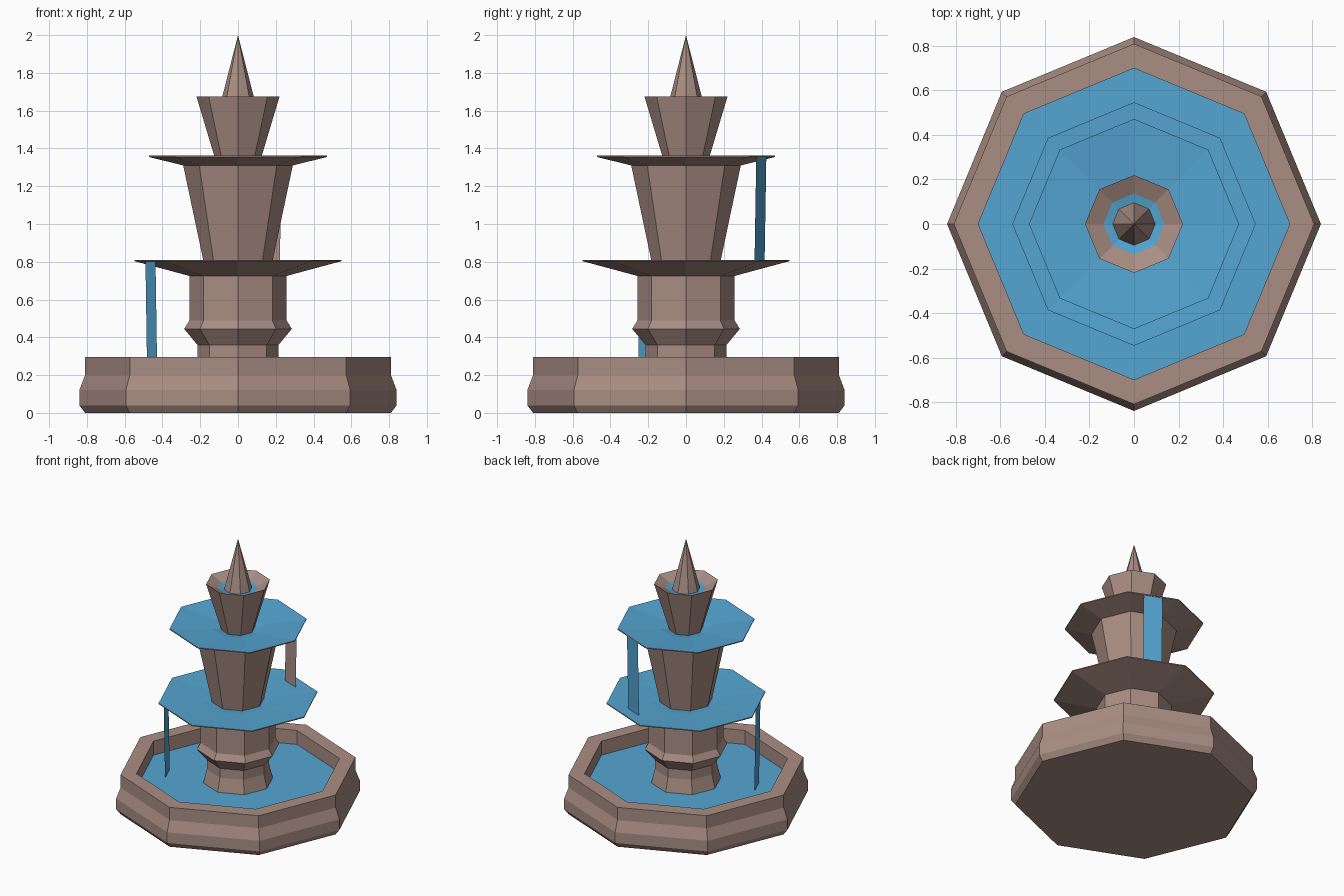
import bpy, bmesh
from math import sin, cos, pi
from mathutils import Vector

if "Cube" in bpy.data.objects:
    bpy.data.objects.remove(bpy.data.objects["Cube"])


def material(name, rgb):
    m = bpy.data.materials.new(name)
    m.diffuse_color = (*rgb, 1)
    m.use_nodes = True
    m.node_tree.nodes["Principled BSDF"].inputs["Base Color"].default_value = m.diffuse_color
    return m


STONE = material("stone", (0.40, 0.27, 0.23))
WATER = material("water", (0.09, 0.38, 0.65))
SIDES = 8


def finish(name, bm, mats):
    mesh = bpy.data.meshes.new(name)
    bm.to_mesh(mesh)
    bm.free()
    for m in mats:
        mesh.materials.append(m)
    ob = bpy.data.objects.new(name, mesh)
    bpy.context.collection.objects.link(ob)
    return ob


def lathe(name, profile, mat):
    """Eight-sided turned surface; profile runs so that normals face outward."""
    bm = bmesh.new()
    rings = []
    for r, z in profile:
        if r == 0:
            rings.append([bm.verts.new((0, 0, z))] * SIDES)
        else:
            rings.append([bm.verts.new((r * cos(2 * pi * i / SIDES), r * sin(2 * pi * i / SIDES), z))
                          for i in range(SIDES)])
    for a, b in zip(rings, rings[1:]):
        for i in range(SIDES):
            j = (i + 1) % SIDES
            bm.faces.new(list(dict.fromkeys((a[i], a[j], b[j], b[i]))))
    return finish(name, bm, [mat])


def water_sheet(name, angle, apothem, half, z0, z1, back):
    """Thin falling sheet parallel to a dish edge, with its own back face."""
    n = Vector((cos(angle), sin(angle), 0))
    t = Vector((-n.y, n.x, 0))
    bm = bmesh.new()
    for side, off in ((1, 0.0), (-1, -0.003)):
        vs = [bm.verts.new(n * (apothem + off - inset) + t * s * half * side + Vector((0, 0, z)))
              for s, z, inset in ((-1, z0, 0.01), (1, z0, 0.01), (1, z1, 0), (-1, z1, 0))]
        bm.faces.new(vs).material_index = 0 if side == 1 else 1
    return finish(name, bm, [WATER, back])


# Basin and its pool
lathe("basin", [(0, 0), (0.81, 0), (0.84, 0.04), (0.84, 0.12), (0.81, 0.20),
                (0.81, 0.295), (0.70, 0.295), (0.70, 0.19)], STONE)
lathe("basin_water", [(0.70, 0.19), (0.24, 0.19)], WATER)

# Pedestal and lower dish
lathe("pedestal", [(0.24, 0.19), (0.215, 0.29), (0.215, 0.36), (0.285, 0.445),
                   (0.257, 0.49), (0.257, 0.725)], STONE)
lathe("lower_dish", [(0.257, 0.725), (0.547, 0.803), (0.547, 0.81)], STONE)
lathe("lower_dish_water", [(0.547, 0.81), (0.245, 0.797), (0.17, 0.79)], WATER)

# Middle stem and upper dish
lathe("middle_stem", [(0.18, 0.79), (0.29, 1.31)], STONE)
lathe("upper_dish", [(0.29, 1.31), (0.472, 1.355), (0.472, 1.362)], STONE)
lathe("upper_dish_water", [(0.472, 1.362), (0.18, 1.338), (0.11, 1.325)], WATER)

# Top cup, its water and the pointed finial
lathe("top_cup", [(0.115, 1.325), (0.22, 1.675), (0.137, 1.635)], STONE)
lathe("top_cup_water", [(0.137, 1.635), (0.09, 1.625)], WATER)
lathe("finial", [(0.096, 1.625), (0, 2.0)], STONE)

# Falling water
water_sheet("lower_waterfall", 9 * pi / 8, 0.503, 0.066, 0.19, 0.806, WATER)
water_sheet("upper_waterfall", 3 * pi / 8, 0.433, 0.066, 0.80, 1.357, STONE)
